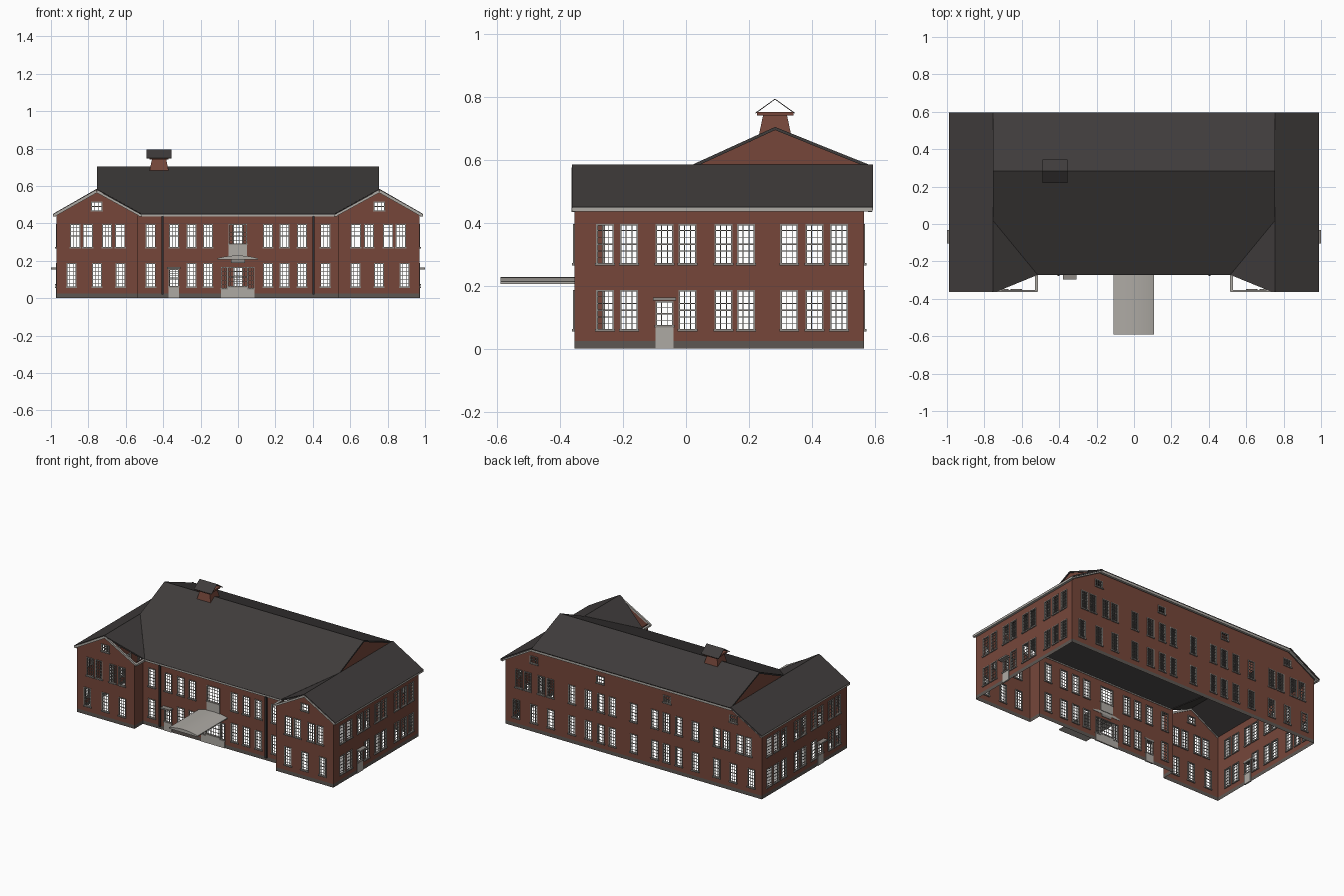
import bpy, bmesh, math
from mathutils import Matrix, Vector

if "Cube" in bpy.data.objects:
    bpy.data.objects.remove(bpy.data.objects["Cube"])


def mat(name, *rgb):
    m = bpy.data.materials.new(name)
    m.diffuse_color = (*rgb, 1)
    m.use_nodes = True
    m.node_tree.nodes["Principled BSDF"].inputs["Base Color"].default_value = m.diffuse_color
    return m


BRICK = mat("red brick", 0.18, 0.062, 0.042)
PLINTH = mat("dark stone base", 0.11, 0.095, 0.085)
ROOF = mat("dark slate", 0.05, 0.045, 0.044)
TRIM = mat("pale grey trim", 0.42, 0.40, 0.37)
FRAME = mat("window grey", 0.27, 0.25, 0.23)
DARK = mat("dark metal", 0.03, 0.028, 0.028)


def finish(bm, name, *mats):
    me = bpy.data.meshes.new(name)
    bm.to_mesh(me)
    bm.free()
    ob = bpy.data.objects.new(name, me)
    for m in mats:
        me.materials.append(m)
    bpy.context.collection.objects.link(ob)
    return ob


def box(bm, x0, x1, y0, y1, z0, z1, M=Matrix()):
    c = Matrix.Translation(((x0 + x1) / 2, (y0 + y1) / 2, (z0 + z1) / 2))
    bmesh.ops.create_cube(bm, size=1, matrix=M @ c @ Matrix.Diagonal((x1 - x0, y1 - y0, z1 - z0, 1)))


def bar(bm, p, q, w, h):
    p, q = Vector(p), Vector(q)
    d = q - p
    R = d.to_track_quat('X', 'Z').to_matrix().to_4x4()
    bmesh.ops.create_cube(bm, size=1, matrix=Matrix.Translation((p + q) / 2) @ R @ Matrix.Diagonal((d.length, w, h, 1)))


def window(bm, M, x0, x1, z0, z1, cols, rows):
    t, m = 0.005, 0.0012
    for a, b in ((x0, x0 + t), (x1 - t, x1)):
        box(bm, a, b, -0.004, 0.008, z0, z1, M)
    box(bm, x0, x1, -0.004, 0.008, z1 - t, z1, M)
    box(bm, x0 - 0.003, x1 + 0.003, -0.008, 0.008, z0 - 0.003, z0 + t, M)
    for i in range(1, cols):
        x = x0 + (x1 - x0) * i / cols
        box(bm, x - m, x + m, 0, 0.003, z0, z1, M)
    for i in range(1, rows):
        z = z0 + (z1 - z0) * i / rows
        k = m * 2 if 2 * i == rows else m
        box(bm, x0, x1, 0, 0.003, z - k, z + k, M)


def wall(name, angle, dist, outline, openings):
    """Flat wall cut by its openings, with framed windows. Local x runs right, y inward."""
    M = Matrix.Rotation(math.radians(angle), 4, 'Z') @ Matrix.Translation((0, -dist, 0))
    bm = bmesh.new()
    bm.faces.new([bm.verts.new((x, 0, z)) for x, z in outline])
    xs = {round(v, 4) for o in openings for v in o[:2]}
    zs = {round(v, 4) for o in openings for v in o[2:4]} | {0.024}
    for co, no in [((x, 0, 0), (1, 0, 0)) for x in xs] + [((0, 0, z), (0, 0, 1)) for z in zs]:
        bmesh.ops.bisect_plane(bm, geom=bm.verts[:] + bm.edges[:] + bm.faces[:],
                               plane_co=co, plane_no=no, dist=1e-5)
    dead = []
    for f in bm.faces:
        c = f.calc_center_median()
        f.material_index = 1 if c.z < 0.024 else 0
        if any(o[0] < c.x < o[1] and o[2] < c.z < o[3] for o in openings):
            dead.append(f)
    bmesh.ops.delete(bm, geom=dead, context='FACES')
    bm.transform(M)
    finish(bm, name, BRICK, PLINTH)
    if openings:
        fr, pn = bmesh.new(), bmesh.new()
        for x0, x1, z0, z1, cols, rows, panel in openings:
            window(fr, M, x0, x1, z0 + panel, z1, cols, rows)
            if panel:
                box(pn, x0, x1, -0.004, 0.006, z0, z0 + panel, M)
        finish(fr, name + "_windows", FRAME)
        if len(pn.verts):
            finish(pn, name + "_door_panels", TRIM)
        else:
            pn.free()
    return M


LOW, UP, ATTIC = (0.058, 0.187), (0.268, 0.397), (0.465, 0.517)


def row(centres, band, w=0.054):
    return [(c - w / 2, c + w / 2, *band, 3, 6, 0) for c in centres]


def attic(c):
    return (c - 0.03, c + 0.03, *ATTIC, 3, 2, 0)


def both(cs):
    return [s * c for c in cs for s in (-1, 1)]


WING_UP, WING_LOW = [0.87, 0.803, 0.70, 0.63], [0.89, 0.754, 0.628]
MID = [0.467, 0.342, 0.248, 0.16]
EAVE, PEAK, PX = 0.45, 0.575, 0.755

# front gabled wings and their short inner returns
for s, side in ((-1, "left"), (1, "right")):
    pts = [(s * 0.97, 0), (s * 0.535, 0), (s * 0.535, EAVE), (s * PX, PEAK), (s * 0.97, EAVE)]
    wall(side + "_wing_front", 0, 0.355, pts if s < 0 else pts[::-1],
         row([s * c for c in WING_UP], UP) + row([s * c for c in WING_LOW], LOW) + [attic(s * PX)])
    a, b = sorted((s * 0.355, s * 0.265))
    wall(side + "_wing_return", -s * 90, -0.535, [(a, 0), (b, 0), (b, EAVE), (a, EAVE)], [])

# recessed centre front with entrance, balcony door and side door
centre = row(both(MID), UP) + row([c for c in both(MID) if c != -0.342], LOW)
centre += [(-0.372, -0.315, 0, 0.155, 3, 4, 0.06), (-0.05, 0.048, 0.225, 0.397, 5, 5, 0.062),
           (-0.09, -0.056, 0, 0.167, 2, 5, 0.05), (-0.056, 0.052, 0, 0.167, 6, 4, 0.06),
           (0.052, 0.088, 0, 0.167, 2, 5, 0.05)]
wall("centre_front", 0, 0.265, [(-0.535, 0), (0.535, 0), (0.535, EAVE), (-0.535, EAVE)], centre)

# long side walls
SIDE = [-0.257, -0.181, -0.068, 0.005, 0.119, 0.191, 0.328, 0.408, 0.486]
for s, side in ((1, "right"), (-1, "left")):
    ops = row([s * c for c in SIDE], UP, 0.057) + row([s * c for c in SIDE if c != -0.068], LOW, 0.057)
    ops.append((s * -0.068 - 0.029, s * -0.068 + 0.029, 0, 0.152, 3, 4, 0.07))
    a, b = sorted((s * -0.355, s * 0.565))
    wall(side + "_side_wall", 90 * s, 0.97, [(a, 0), (b, 0), (b, EAVE), (a, EAVE)], ops)

# tall back wall with four attic windows
wall("back_wall", 180, 0.565,
     [(-0.97, 0), (0.97, 0), (0.97, EAVE), (PX, PEAK), (-PX, PEAK), (-0.97, EAVE)],
     row(both(WING_UP + MID) + [0], UP) + row(both(WING_LOW + MID) + [0], LOW)
     + [attic(c) for c in both([PX, 0.253])])

# roofs: thin slabs, wing slopes meet the main slope along valleys
RY, RZ, VY = 0.283, 0.705, 0.02


def roof(name, polys, thick=0.01):
    bm = bmesh.new()
    for p in polys:
        f = bm.faces.new([bm.verts.new(c) for c in p])
        f.normal_update()
        if f.normal.z < 0:
            f.normal_flip()
    bmesh.ops.remove_doubles(bm, verts=bm.verts, dist=1e-4)
    ob = finish(bm, name, ROOF)
    mod = ob.modifiers.new("thickness", 'SOLIDIFY')
    mod.thickness, mod.offset = thick, -1


roof("main_roof", [
    [(-PX, RY, RZ), (PX, RY, RZ), (PX, VY, 0.585), (0.515, -0.272, 0.45), (-0.515, -0.272, 0.45), (-PX, VY, 0.585)],
    [(-PX, RY, RZ), (PX, RY, RZ), (PX, 0.595, 0.58), (-PX, 0.595, 0.58)]])
for s, side in ((-1, "left"), (1, "right")):
    roof(side + "_wing_roof", [
        [(s * PX, -0.362, 0.585), (s * PX, 0.595, 0.585), (s * 0.99, 0.595, 0.45), (s * 0.99, -0.362, 0.45)],
        [(s * PX, -0.362, 0.585), (s * 0.735, -0.362, 0.5735), (s * 0.515, -0.272, 0.449), (s * PX, VY, 0.585)]])
    # brick gable end of the main roof
    bm = bmesh.new()
    tri = [(s * 0.75, VY, 0.57), (s * 0.75, 0.57, 0.57), (s * 0.75, 0.57, 0.583), (s * 0.75, RY, 0.7), (s * 0.75, VY, 0.58)]
    bm.faces.new([bm.verts.new(c) for c in (tri if s > 0 else tri[::-1])])
    finish(bm, side + "_main_gable", BRICK)

# pale eaves and raking trim
bm = bmesh.new()
for s in (-1, 1):
    bar(bm, (s * 0.981, -0.36, 0.443), (s * 0.981, 0.593, 0.443), 0.016, 0.014)
    bar(bm, (s * 0.52, -0.36, 0.443), (s * 0.52, -0.268, 0.443), 0.016, 0.012)
    for y, xe in ((-0.358, 0.985), (-0.358, 0.518), (0.585, 0.985)):
        bar(bm, (s * xe, y, 0.441), (s * PX, y, 0.571), 0.012, 0.013)
bar(bm, (-PX, 0.585, 0.567), (PX, 0.585, 0.567), 0.016, 0.014)
bar(bm, (-0.52, -0.267, 0.442), (0.52, -0.267, 0.442), 0.01, 0.012)
finish(bm, "eaves_trim", TRIM)

# arched entrance canopy with a beam beneath
bm = bmesh.new()
N = 12
prof = [(-0.11 + 0.216 * i / N, 0.213 + 0.015 * (1 - (2 * i / N - 1) ** 2)) for i in range(N + 1)]
f = bm.faces.new([bm.verts.new((x, -0.59, z)) for x, z in [(-0.11, 0.206), (0.106, 0.206)] + prof[::-1]])
ext = bmesh.ops.extrude_face_region(bm, geom=[f])["geom"]
bmesh.ops.translate(bm, verts=[v for v in ext if isinstance(v, bmesh.types.BMVert)], vec=(0, 0.327, 0))
bm.faces.new([v for v in bm.verts if v.co.y < -0.5]) if not f.is_valid else None
bmesh.ops.recalc_face_normals(bm, faces=bm.faces)
canopy = finish(bm, "entrance_canopy", TRIM)
for p in canopy.data.polygons:
    p.use_smooth = abs(p.normal.z) > 0.9
bm = bmesh.new()
box(bm, -0.037, 0.037, -0.35, -0.262, 0.188, 0.206)
finish(bm, "canopy_beam", FRAME)

# small hoods over the side doors
bm = bmesh.new()
for s in (-1, 1):
    a, b = sorted((s * 0.965, s * 1.0))
    box(bm, a, b, -0.105, -0.031, 0.153, 0.163)
box(bm, -0.38, -0.308, -0.297, -0.262, 0.156, 0.166)
finish(bm, "door_hoods", FRAME)

# drain pipes on the centre front
bm = bmesh.new()
for x in (-0.403, 0.403):
    box(bm, x - 0.006, x + 0.006, -0.278, -0.266, 0.02, 0.44)
finish(bm, "drain_pipes", DARK)

# roof vent: tapered brick stack, slab and open gabled cap
CX = -0.422
bm = bmesh.new()
bmesh.ops.create_cone(bm, cap_ends=True, segments=4, radius1=0.055 * 2 ** 0.5, radius2=0.038 * 2 ** 0.5, depth=0.08,
                      matrix=Matrix.Translation((CX, RY, 0.702)) @ Matrix.Rotation(math.pi / 4, 4, 'Z'))
box(bm, CX - 0.05, CX + 0.05, RY - 0.058, RY + 0.058, 0.741, 0.752)
finish(bm, "vent_stack", BRICK)
roof("vent_cap", [[(CX - 0.067, RY, 0.795), (CX + 0.067, RY, 0.795), (CX + 0.067, RY + e, 0.75), (CX - 0.067, RY + e, 0.75)]
                  for e in (-0.063, 0.063)], 0.003)
